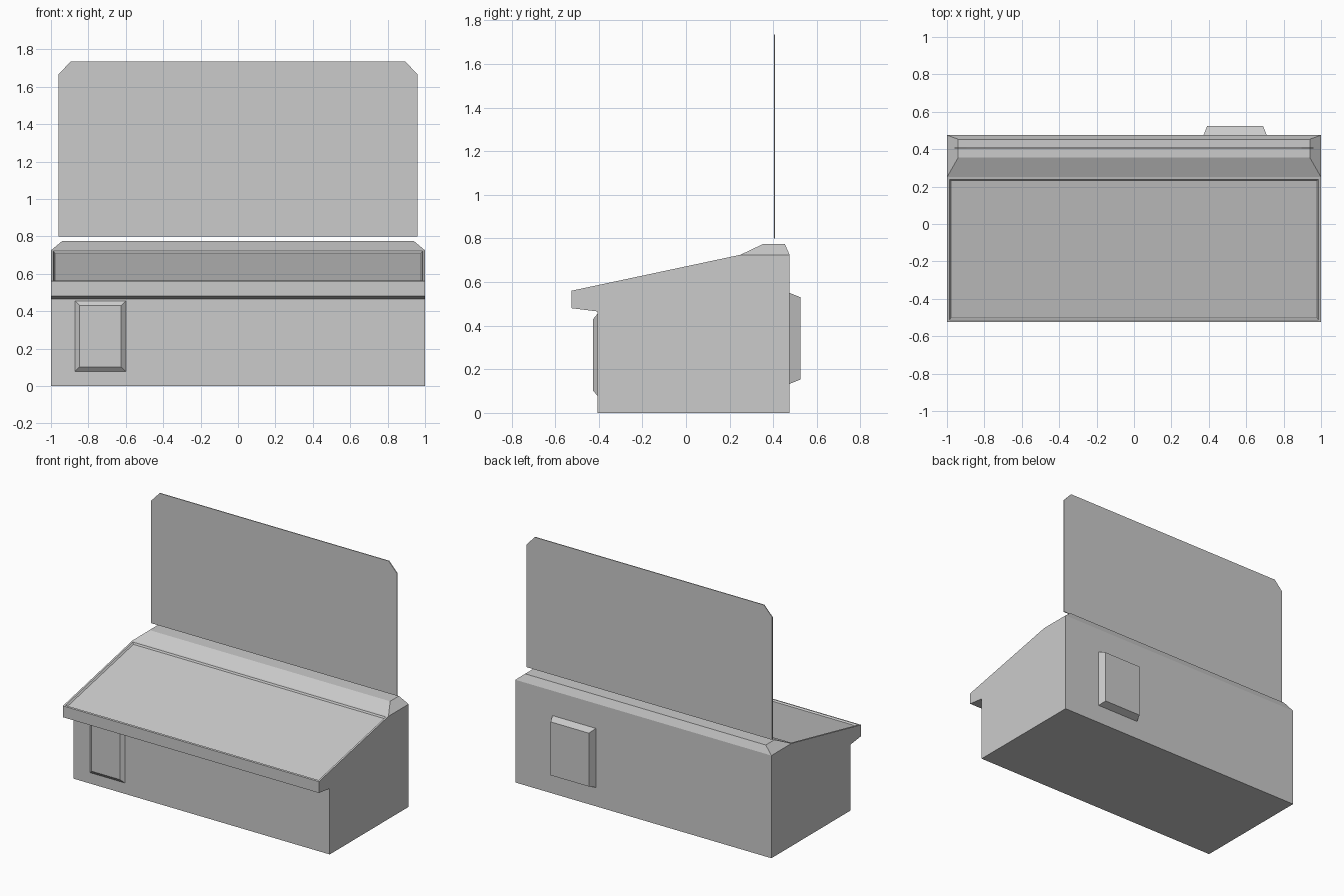
import bpy, bmesh
from mathutils import Vector

if "Cube" in bpy.data.objects:
    bpy.data.objects.remove(bpy.data.objects["Cube"])

grey = bpy.data.materials.new("plain grey")
grey.diffuse_color = (0.6, 0.6, 0.6, 1)
grey.use_nodes = True
grey.node_tree.nodes["Principled BSDF"].inputs["Base Color"].default_value = grey.diffuse_color


def finish(bm, name):
    bmesh.ops.recalc_face_normals(bm, faces=bm.faces)
    mesh = bpy.data.meshes.new(name)
    bm.to_mesh(mesh)
    bm.free()
    mesh.materials.append(grey)
    obj = bpy.data.objects.new(name, mesh)
    bpy.context.collection.objects.link(obj)
    return obj


def prism(points, offset):
    """Extrude a flat outline along an offset."""
    bm = bmesh.new()
    face = bm.faces.new([bm.verts.new(p) for p in points])
    ext = bmesh.ops.extrude_face_region(bm, geom=[face], use_keep_orig=True)
    bmesh.ops.translate(bm, vec=offset,
                        verts=[v for v in ext["geom"] if isinstance(v, bmesh.types.BMVert)])
    bmesh.ops.recalc_face_normals(bm, faces=bm.faces)
    bm.normal_update()
    return bm


# Building: side profile (y, z) extruded across the width
profile = [(-0.405, 0), (0.475, 0), (0.475, 0.725), (0.25, 0.725),
           (-0.525, 0.56), (-0.525, 0.48), (-0.405, 0.465)]
bm = prism([(-1, y, z) for y, z in profile], (2, 0, 0))

# Ridge cap: raise the flat roof strip and taper it
top = next(f for f in bm.faces if f.normal.z > 0.999)
strip = bmesh.ops.extrude_discrete_faces(bm, faces=[top])["faces"][0]
for v in strip.verts:
    v.co = (0.94 if v.co.x > 0 else -0.94, 0.355 if v.co.y < 0.3 else 0.453, 0.775)

# Sloping roof: narrow border, then a shallow recessed panel
slope = max((f for f in bm.faces if 0.9 < f.normal.z < 0.99), key=lambda f: f.calc_area())
bmesh.ops.inset_individual(bm, faces=[slope], thickness=0.018)
bmesh.ops.inset_individual(bm, faces=[slope], thickness=0.012, depth=-0.01)
finish(bm, "building")

# Sign board with clipped upper corners, floating just above the ridge
board = [(-0.96, 0.8), (0.96, 0.8), (0.96, 1.665), (0.895, 1.735),
         (-0.895, 1.735), (-0.96, 1.665)]
finish(prism([(x, 0.403, z) for x, z in board], (0, 0.006, 0)), "sign_board")


def raised_panel(name, x0, x1, z0, z1, y0, y1, inset):
    """Wall panel with bevelled sides, open where it meets the wall."""
    bm = bmesh.new()
    rings = [[bm.verts.new((x, y, z)) for x, z in
              ((x0 + i, z0 + i), (x1 - i, z0 + i), (x1 - i, z1 - i), (x0 + i, z1 - i))]
             for y, i in ((y0, 0), (y1, inset))]
    for k in range(4):
        n = (k + 1) % 4
        bm.faces.new((rings[0][k], rings[0][n], rings[1][n], rings[1][k]))
    face = bm.faces.new(rings[1])
    obj = finish(bm, name)
    # make sure the open shell faces outward
    out = Vector((0, y1 - y0, 0))
    if obj.data.polygons[4].normal.dot(out) < 0:
        obj.data.flip_normals()


raised_panel("front_door", -0.872, -0.6, 0.077, 0.455, -0.405, -0.426, 0.025)
raised_panel("back_hatch", 0.372, 0.71, 0.133, 0.55, 0.475, 0.525, 0.02)
